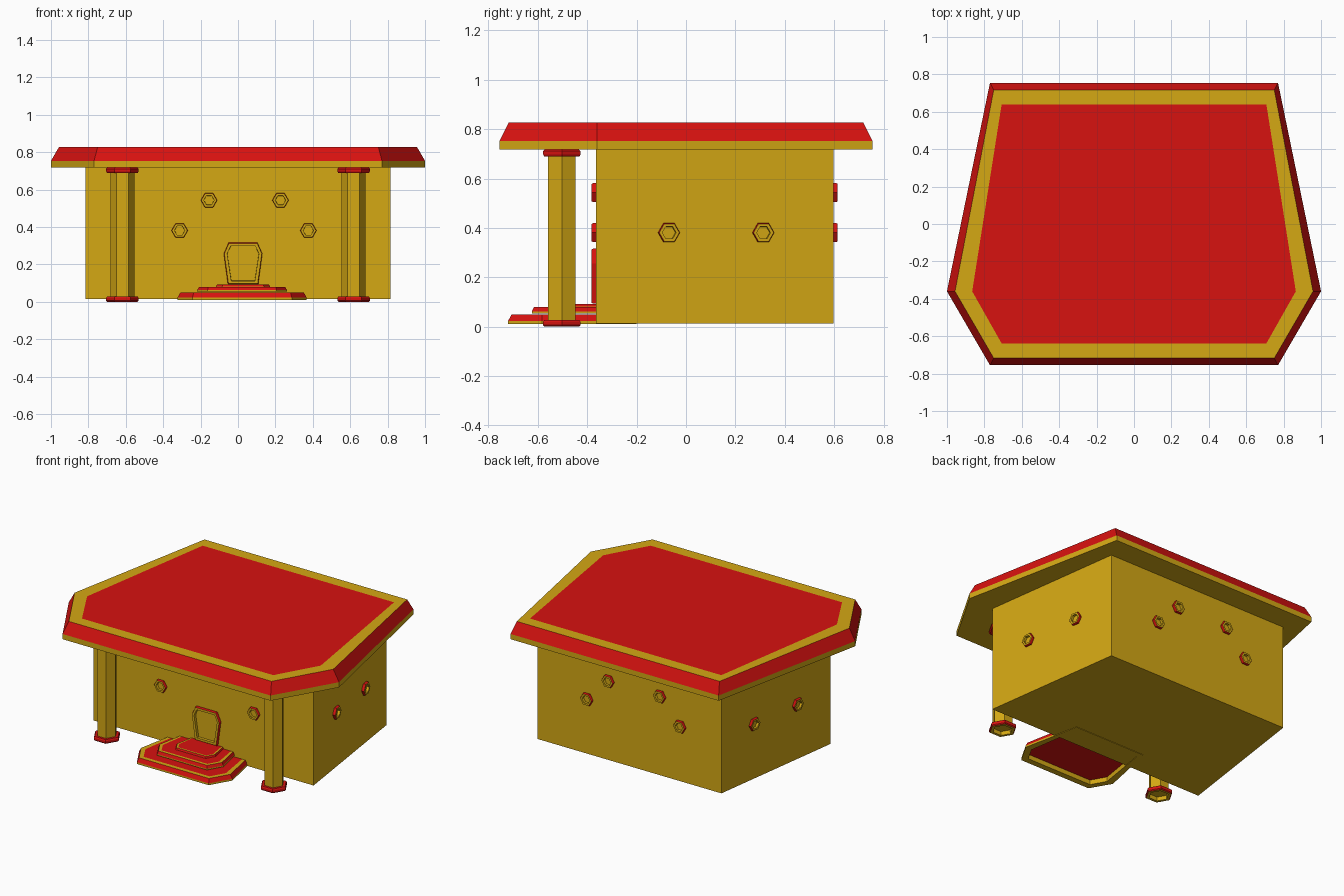
import bpy, bmesh, math
from mathutils import Matrix, Vector

if "Cube" in bpy.data.objects:
    bpy.data.objects.remove(bpy.data.objects["Cube"])


def material(name, color):
    m = bpy.data.materials.new(name)
    m.diffuse_color = (*color, 1)
    m.use_nodes = True
    m.node_tree.nodes["Principled BSDF"].inputs["Base Color"].default_value = m.diffuse_color
    return m


GOLD_MAT = material("gold", (0.66, 0.392, 0.007))
RED_MAT = material("red", (0.68, 0.006, 0.005))
G, R = 0, 1


def loft(name, loops, bands, start=None, end=None, matrix=Matrix()):
    """Join matching loops of (x, y, z) points; bands are colours between loops."""
    bm = bmesh.new()
    rings = [[bm.verts.new(p) for p in loop] for loop in loops]
    n = len(rings[0])
    for a, b, col in zip(rings, rings[1:], bands):
        for i in range(n):
            j = (i + 1) % n
            bm.faces.new((a[i], a[j], b[j], b[i])).material_index = col
    if start is not None:
        bm.faces.new(rings[0][::-1]).material_index = start
    if end is not None:
        bm.faces.new(rings[-1]).material_index = end
    bm.transform(matrix)
    me = bpy.data.meshes.new(name)
    bm.to_mesh(me)
    bm.free()
    me.materials.append(GOLD_MAT)
    me.materials.append(RED_MAT)
    ob = bpy.data.objects.new(name, me)
    bpy.context.collection.objects.link(ob)
    return ob


def shield(xe, ye, xw, z, yw=-0.36):
    """Six-sided plan: straight ends of half width xe, widest (xw) at yw."""
    return [(xe, ye, z), (-xe, ye, z), (-xw, yw, z),
            (-xe, -ye, z), (xe, -ye, z), (xw, yw, z)]


def hexagon(r, z):
    return [(r * math.cos(k * math.pi / 3), r * math.sin(k * math.pi / 3), z)
            for k in range(6)]


def slab(name, center, s, hollow=False):
    """Gold-edged slab with a red bevel and a red top panel."""
    loops = [shield(0.77, 0.755, 1.0, 0), shield(0.77, 0.755, 1.0, 0.035),
             shield(0.75, 0.717, 0.957, 0.11), shield(0.708, 0.638, 0.865, 0.11)]
    bands = [G, R, G]
    if hollow:  # underside recessed up to the red panel
        loops = [shield(0.708, 0.638, 0.865, 0.09), shield(0.708, 0.638, 0.865, 0)] + loops
        bands = [G, G] + bands
    loft(name, loops, bands, R if hollow else G, R,
         Matrix.Translation(center) @ Matrix.Scale(s, 4))


# Roof and the three entrance steps share one shape
slab("roof", (0, 0, 0.718), 1)
slab("lower_step", (0.022, -0.46, 0.011), 0.345, True)
slab("middle_step", (0.022, -0.443, 0.054), 0.24)
slab("top_step", (0.027, -0.43, 0.076), 0.145)

# Walls: tapering toward the back
FX, BX, FY, BY = 0.815, 0.68, -0.365, 0.597
plan = [(BX, BY), (-BX, BY), (-FX, FY), (FX, FY)]
loft("walls", [[(x, y, z) for x, y in plan] for z in (0.014, 0.72)], [G], G, G)


def on_wall(pos, normal):
    """Frame with local z along the wall normal and local y pointing up."""
    n, up = Vector(normal).normalized(), Vector((0, 0, 1))
    m = Matrix((up.cross(n), up, n)).transposed().to_4x4()
    return Matrix.Translation(pos) @ m


def window(name, pos, normal):
    loops = [hexagon(r, z) for r, z in
             ((0.044, -0.002), (0.044, 0.012), (0.041, 0.017), (0.028, 0.017), (0.027, -0.002))]
    loft(name, loops, [R, R, G, G], matrix=on_wall(pos, normal))


# Front windows, repeated on the back turned half round
for k, (x, z) in enumerate([(-0.155, 0.543), (0.227, 0.543), (-0.312, 0.381), (0.376, 0.381)]):
    window(f"front_window_{k}", (x, FY, z), (0, -1, 0))
    window(f"back_window_{k}", (-x, BY, z), (0, 1, 0))

# Side windows on the slanted walls
for side, s in (("right", 1), ("left", -1)):
    for k, y in enumerate((-0.07, 0.312)):
        x = FX + (BX - FX) * (y - FY) / (BY - FY)
        window(f"{side}_window_{k}", (s * x, y, 0.381), (s * (BY - FY), FX - BX, 0))

# Door frame
def door_loop(inset, z):
    i = inset
    return [(0.077 - i * 0.6, 0.111 - i, z), (-0.077 + i * 0.6, 0.111 - i, z),
            (-0.103 + i, 0.052, z), (-0.081 + i, -0.111 + i, z),
            (0.081 - i, -0.111 + i, z), (0.103 - i, 0.052, z)]

loft("door_frame", [door_loop(i, z) for i, z in
                    ((0, -0.002), (0, 0.012), (0.003, 0.017), (0.018, 0.017), (0.019, -0.002))],
     [R, R, G, G], matrix=on_wall((0.027, FY, 0.205), (0, -1, 0)))

# Hexagonal columns with hollow-ended collars at foot and head
for side, s in (("right", 1), ("left", -1)):
    place = Matrix.Translation((s * 0.618, -0.503, 0))
    loft(f"{side}_column_shaft", [hexagon(0.064, z) for z in (0.026, 0.693)], [G], G, G, place)
    collar = [(0.060, 0.027), (0.061, 0.0), (0.081, 0.0), (0.087, 0.006),
              (0.087, 0.020), (0.082, 0.028), (0.060, 0.028)]
    for part, flip in (("base", Matrix()),
                       ("capital", Matrix.Translation((0, 0, 0.717)) @ Matrix.Rotation(math.pi, 4, 'X'))):
        loft(f"{side}_column_{part}", [hexagon(r, z) for r, z in collar],
             [G, G, R, R, R, R], matrix=place @ flip)
